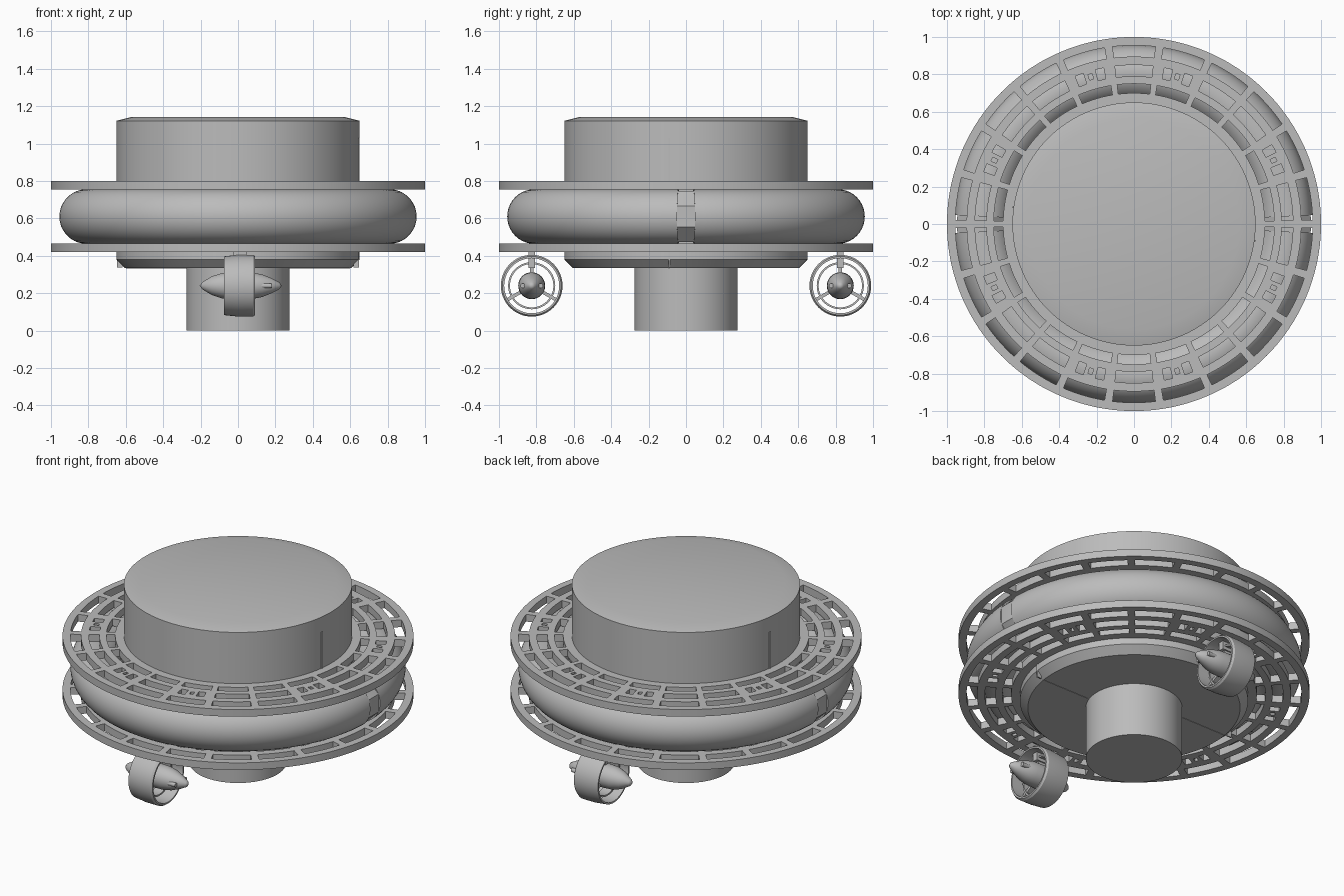
import bpy, bmesh, math
from math import sin, cos, radians, pi
from mathutils import Matrix

cube = bpy.data.objects.get("Cube")
if cube:
    bpy.data.objects.remove(cube, do_unlink=True)

grey = bpy.data.materials.new("plain grey")
grey.use_nodes = True
grey.diffuse_color = (0.5, 0.5, 0.5, 1)
grey.node_tree.nodes["Principled BSDF"].inputs["Base Color"].default_value = (0.5, 0.5, 0.5, 1)


def finish(name, bm, smooth=True):
    bmesh.ops.recalc_face_normals(bm, faces=bm.faces)
    me = bpy.data.meshes.new(name)
    bm.to_mesh(me)
    bm.free()
    me.materials.append(grey)
    ob = bpy.data.objects.new(name, me)
    bpy.context.collection.objects.link(ob)
    if smooth:
        bpy.ops.object.select_all(action='DESELECT')
        ob.select_set(True)
        bpy.context.view_layer.objects.active = ob
        bpy.ops.object.shade_smooth_by_angle(angle=radians(30))
    return ob


def lathe(name, profile, steps=96, closed=False, start=0, sweep=2 * pi, matrix=None):
    """Revolve (radius, height) points about z."""
    bm = bmesh.new()
    verts = [bm.verts.new((r, 0, z)) for r, z in profile]
    pairs = list(zip(verts, verts[1:] + verts[:1])) if closed else list(zip(verts, verts[1:]))
    edges = [bm.edges.new(p) for p in pairs]
    bmesh.ops.rotate(bm, verts=verts, matrix=Matrix.Rotation(start, 3, 'Z'))
    bmesh.ops.spin(bm, geom=verts + edges, axis=(0, 0, 1), cent=(0, 0, 0), angle=sweep, steps=steps)
    bmesh.ops.remove_doubles(bm, verts=bm.verts, dist=1e-5)
    if closed and sweep < 6:
        bmesh.ops.holes_fill(bm, edges=[e for e in bm.edges if e.is_boundary])
    if matrix:
        bm.transform(matrix)
    return finish(name, bm)


def box(name, size, loc, turn=None):
    bm = bmesh.new()
    bmesh.ops.create_cube(bm, size=1, matrix=Matrix.Translation(loc) @ (turn or Matrix()) @ Matrix.Diagonal((*size, 1)))
    return finish(name, bm, False)


# Central drum and column
lathe("drum", [(0, 0.335), (0.605, 0.335), (0.65, 0.38), (0.65, 1.122), (0.565, 1.143), (0, 1.143)], 128)
lathe("column", [(0, 0), (0.275, 0), (0.275, 0.34), (0, 0.34)])

# Pierced ring plates
radii = [0.64, 0.70, 0.75, 0.79, 0.805, 0.835, 0.85, 0.895, 0.955, 1.0]
CELLS, SUBS = 22, 9
pitch = 2 * pi / CELLS
bar = radians(2.6)


def is_open(cell, sub, ring):
    if sub == SUBS or ring in (0, 2, 6, 8):
        return False
    # Cells 1 and 4 of each quadrant hold two squares and a dot
    quarter = min(cell % 11, 10 - cell % 11)
    if ring in (3, 4, 5) and quarter in (1, 4):
        return sub in (1, 2, 6, 7) or (sub == 4 and ring == 4)
    return True


def ring_plate(name, z):
    bm = bmesh.new()
    angles = [c * pitch + bar / 2 + (pitch - bar) * s / SUBS for c in range(CELLS) for s in range(SUBS + 1)]
    grid = [[bm.verts.new((r * cos(a), r * sin(a), z)) for r in radii] for a in angles]
    for i, row in enumerate(grid):
        after = grid[(i + 1) % len(grid)]
        for k in range(len(radii) - 1):
            if not is_open(i // (SUBS + 1), i % (SUBS + 1), k):
                bm.faces.new((row[k], row[k + 1], after[k + 1], after[k]))
    bmesh.ops.delete(bm, geom=[v for v in bm.verts if not v.link_faces], context='VERTS')
    top = bmesh.ops.extrude_face_region(bm, geom=list(bm.faces), use_keep_orig=True)["geom"]
    bmesh.ops.translate(bm, verts=[g for g in top if isinstance(g, bmesh.types.BMVert)], vec=(0, 0, 0.045))
    return finish(name, bm)


ring_plate("upper_ring_plate", 0.755)
ring_plate("lower_ring_plate", 0.42)


# Two half tubes, joined by faceted couplings
def circle(r, n, turn=0):
    return [(0.81 + r * cos(2 * pi * i / n + turn), 0.61 + r * sin(2 * pi * i / n + turn)) for i in range(n)]


gap = 0.05
for side, base in (("back", 0), ("front", pi)):
    lathe(side + "_tube", circle(0.146, 40), 64, True, base + gap, pi - 2 * gap)
for side, base in (("left", 0), ("right", pi)):
    lathe(side + "_coupling", circle(0.147, 8, pi / 8), 6, True, base - gap, 2 * gap)

# Fine seams on the drum
for side, s in (("left", 1), ("right", -1)):
    box(side + "_upper_seam", (0.02, 0.008, 0.23), (s * 0.639, -s * 0.09, 0.915))
    box(side + "_lower_seam", (0.03, 0.008, 0.085), (s * 0.632, -s * 0.09, 0.38))
    box(side + "_bottom_seam", (0.33, 0.006, 0.004), (s * 0.435, -s * 0.09, 0.335))

# Ducted thrusters, pointing along x
for side, y in (("front", -0.825), ("back", 0.825)):
    place = Matrix.Translation((0, y, 0.24)) @ Matrix.Rotation(pi / 2, 4, 'Y')
    part = side + "_thruster_"
    lathe(part + "duct", [(0.147, -0.075), (0.157, -0.075), (0.165, 0), (0.165, 0.08), (0.157, 0.092), (0.147, 0.092)],
          64, True, matrix=place)
    lathe(part + "inner_ring", [(0.116, -0.03), (0.126, -0.03), (0.126, 0.03), (0.116, 0.03)], 48, True, matrix=place)
    lathe(part + "body", [(0, -0.205), (0.02, -0.19), (0.05, -0.14), (0.068, -0.085), (0.072, 0), (0.07, 0.08),
                          (0.06, 0.13), (0.04, 0.18), (0.018, 0.222), (0, 0.234)], 32, matrix=place)
    for n in range(3):
        spin = Matrix.Rotation(n * 2 * pi / 3, 4, 'X')
        offset = spin @ Matrix.Translation((0, 0, 0.105))
        box(part + f"spoke_{n + 1}", (0.05, 0.018, 0.1), (0, y, 0.24), offset)
    box(part + "strut", (0.07, 0.035, 0.1), (0.01, y, 0.385))
    # Small lugs either side of the tail
    for s in (-1, 1):
        bm = bmesh.new()
        bmesh.ops.create_cone(bm, cap_ends=True, segments=16, radius1=0.013, radius2=0.013, depth=0.06,
                              matrix=Matrix.Translation((0.15, y + s * 0.048, 0.24)) @ Matrix.Rotation(pi / 2, 4, 'Y'))
        finish(part + ("lug_left" if s > 0 else "lug_right"), bm)
